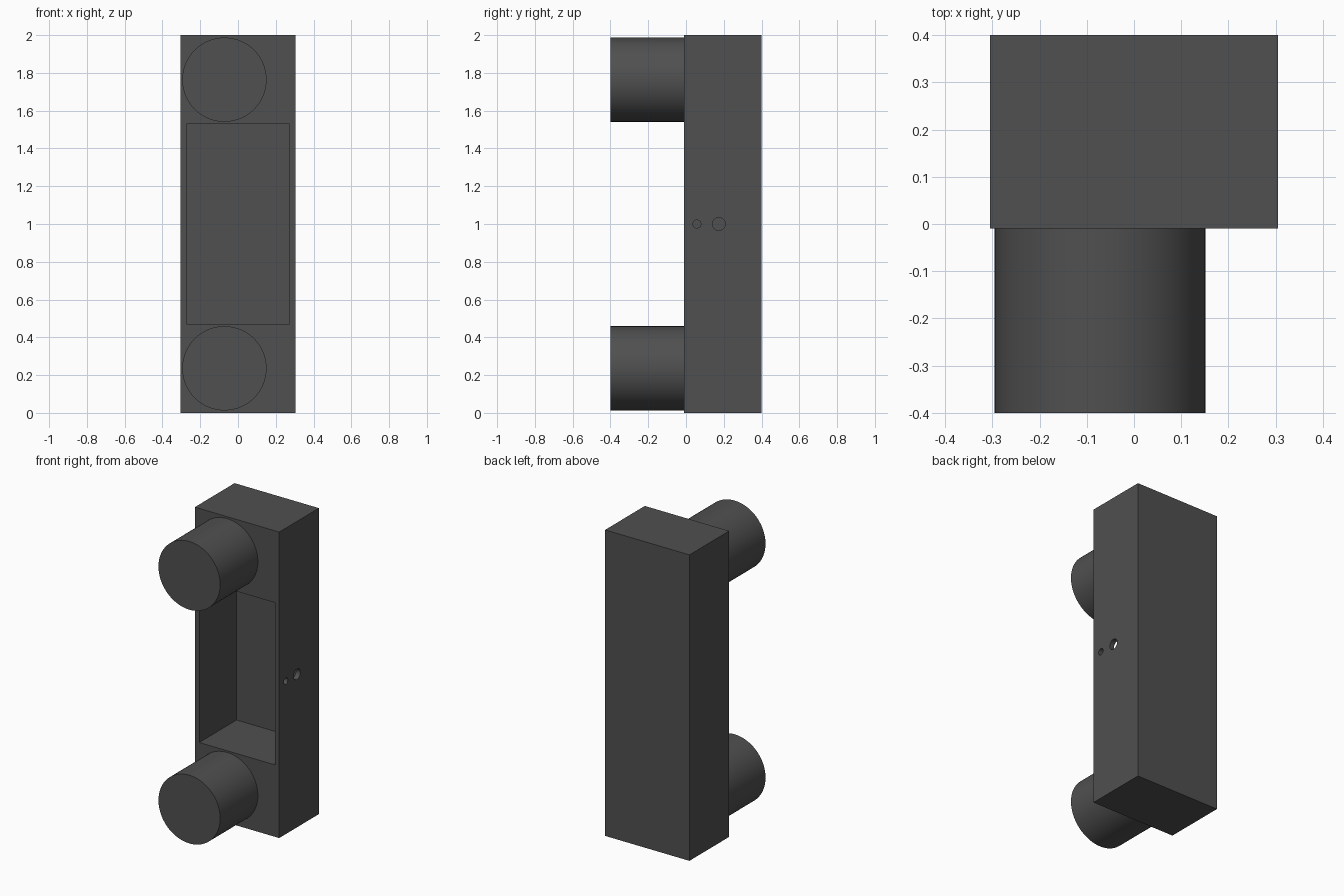
import bpy
from math import pi, radians

cube = bpy.data.objects.get("Cube")
if cube:
    bpy.data.objects.remove(cube, do_unlink=True)

grey = bpy.data.materials.new("dark grey")
grey.use_nodes = True
grey.diffuse_color = (0.08, 0.08, 0.08, 1)
grey.node_tree.nodes["Principled BSDF"].inputs["Base Color"].default_value = (0.08, 0.08, 0.08, 1)


def box(name, low, high):
    """Axis-aligned box between two corners."""
    center = [(a + b) / 2 for a, b in zip(low, high)]
    bpy.ops.mesh.primitive_cube_add(size=1, location=center)
    ob = bpy.context.object
    ob.name = name
    ob.scale = [b - a for a, b in zip(low, high)]
    bpy.ops.object.transform_apply(location=False, rotation=False, scale=True)
    ob.data.materials.append(grey)
    return ob


def cylinder(name, radius, depth, center, rotation, sides):
    bpy.ops.mesh.primitive_cylinder_add(vertices=sides, radius=radius, depth=depth,
                                        location=center, rotation=rotation)
    ob = bpy.context.object
    ob.name = name
    bpy.ops.object.transform_apply(location=False, rotation=True, scale=False)
    ob.data.materials.append(grey)
    return ob


def smooth(ob):
    bpy.ops.object.select_all(action="DESELECT")
    ob.select_set(True)
    bpy.context.view_layer.objects.active = ob
    bpy.ops.object.shade_smooth_by_angle(angle=radians(30))


def cut(target, cutter):
    mod = target.modifiers.new("cut", "BOOLEAN")
    mod.operation = "DIFFERENCE"
    mod.solver = "EXACT"
    mod.object = cutter
    bpy.context.view_layer.objects.active = target
    bpy.ops.object.modifier_apply(modifier=mod.name)
    bpy.data.objects.remove(cutter, do_unlink=True)


# Housing with a deep open pocket in its front
FRONT, BACK, HALF, WALL = -0.01, 0.4, 0.305, 0.032
housing = box("housing", (-HALF, FRONT, 0), (HALF, BACK, 2))
cut(housing, box("pocket_cutter", (WALL - HALF, FRONT - 0.1, 0.47),
                 (HALF - WALL, BACK - 0.025, 1.53)))

# Two cable holes through the left wall
for y, radius in ((0.058, 0.021), (0.174, 0.034)):
    cut(housing, cylinder("hole_cutter", radius, 0.1, (HALF - WALL / 2, y, 1),
                          (0, pi / 2, 0), 32))
smooth(housing)

# Round posts above and below the pocket
for name, z in (("lower_post", 0.236), ("upper_post", 1.764)):
    smooth(cylinder(name, 0.223, 0.39, (-0.072, -0.205, z), (pi / 2, 0, 0), 96))
